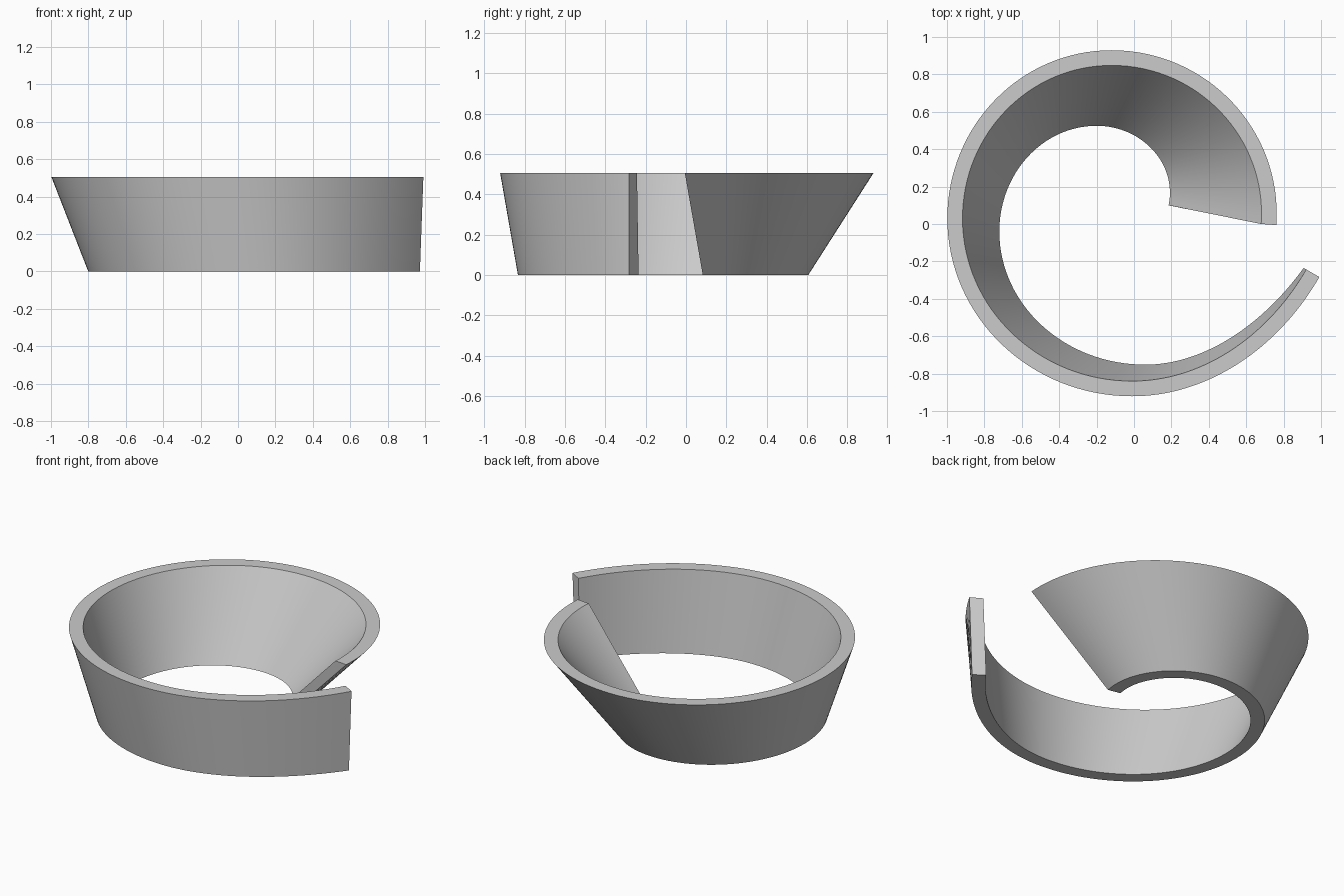
import bpy
import bmesh
import math
from mathutils import Vector
from mathutils.geometry import interpolate_bezier

HEIGHT = 0.505
WALL = 0.081
STEPS = 32

# Knots of the inner edge of the spiral: x, y, heading in degrees
TOP_INNER = [(0.68, 0.0, 86), (-0.12, 0.848, 180), (-0.917, 0.03, 270),
             (-0.01, -0.84, 360), (0.921, -0.243, 420)]
BOTTOM_INNER = [(0.185, 0.10, 78), (-0.2, 0.525, 180), (-0.72, -0.04, 270),
                (0.06, -0.752, 360), (0.907, -0.235, 414)]


def heading(degrees):
    a = math.radians(degrees)
    return Vector((math.cos(a), math.sin(a)))


def arc(start, end):
    """Round curve between two knots, tangent to both headings."""
    p, q = Vector(start[:2]), Vector(end[:2])
    u, v = heading(start[2]), heading(end[2])
    turn = math.radians(end[2] - start[2])
    chord = q - p
    cross = u.cross(v)
    f = 4 / 3 * math.tan(turn / 4) / math.tan(turn / 2)
    h1 = p + u * (chord.cross(v) / cross * f)
    h2 = q - v * (u.cross(chord) / cross * f)
    return [Vector(c[:2]) for c in interpolate_bezier(p, h1, h2, q, STEPS + 1)]


def spiral(knots):
    """Inner edge points and the same edge moved outward by the wall."""
    inner = [Vector(knots[0][:2])]
    for start, end in zip(knots, knots[1:]):
        inner += arc(start, end)[1:]
    outer = []
    last = len(inner) - 1
    for i, p in enumerate(inner):
        if i == 0:
            t = heading(knots[0][2])
        elif i == last:
            t = heading(knots[-1][2])
        else:
            t = (inner[i + 1] - inner[i - 1]).normalized()
        outer.append(p + Vector((t.y, -t.x)) * WALL)
    return inner, outer


# Wall material
grey = bpy.data.materials.new("plain grey")
grey.use_nodes = True
colour = (0.6, 0.6, 0.6, 1)
grey.diffuse_color = colour
for node in grey.node_tree.nodes:
    if node.type == 'BSDF_PRINCIPLED':
        node.inputs["Base Color"].default_value = colour

cube = bpy.data.objects.get("Cube")
if cube:
    bpy.data.objects.remove(cube, do_unlink=True)

# Tapered spiral wall: a four-cornered section carried along the edges
bm = bmesh.new()
top_in, top_out = spiral(TOP_INNER)
low_in, low_out = spiral(BOTTOM_INNER)
sections = []
for a, b, c, d in zip(low_in, low_out, top_out, top_in):
    corners = ((a, 0), (b, 0), (c, HEIGHT), (d, HEIGHT))
    sections.append([bm.verts.new((p.x, p.y, z)) for p, z in corners])
for s, t in zip(sections, sections[1:]):
    for i in range(4):
        j = (i + 1) % 4
        bm.faces.new((s[i], s[j], t[j], t[i]))
bm.faces.new(sections[0])
bm.faces.new(sections[-1])
bmesh.ops.recalc_face_normals(bm, faces=bm.faces)

mesh = bpy.data.meshes.new("spiral_wall")
bm.to_mesh(mesh)
bm.free()
mesh.materials.append(grey)
wall = bpy.data.objects.new("spiral_wall", mesh)
bpy.context.collection.objects.link(wall)
bpy.ops.object.select_all(action='DESELECT')
wall.select_set(True)
bpy.context.view_layer.objects.active = wall
bpy.ops.object.shade_smooth_by_angle(angle=math.radians(30))
